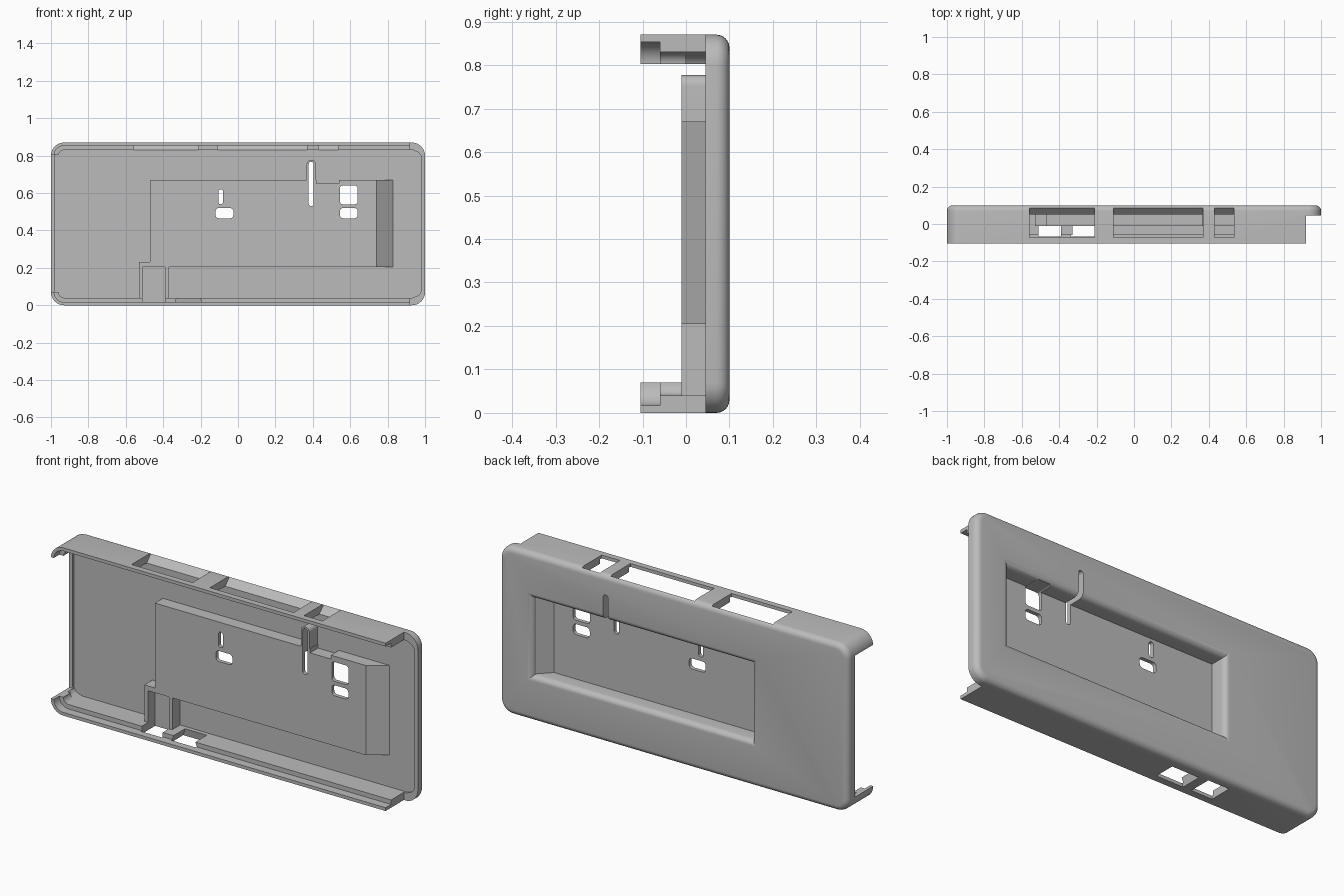
import bpy, bmesh
from math import sin, cos, pi

cube = bpy.data.objects.get("Cube")
if cube:
    bpy.data.objects.remove(cube)

grey = bpy.data.materials.new("light grey plastic")
grey.use_nodes = True
grey.diffuse_color = (0.5, 0.5, 0.5, 1)
grey.node_tree.nodes["Principled BSDF"].inputs["Base Color"].default_value = (0.5, 0.5, 0.5, 1)


def outline(x0, x1, z0, z1, y, r=0, n=8):
    """Rectangle facing the front, with rounded corners if r is set."""
    if not r:
        return [(x0, y, z0), (x1, y, z0), (x1, y, z1), (x0, y, z1)]
    centres = [(x1 - r, z1 - r), (x0 + r, z1 - r), (x0 + r, z0 + r), (x1 - r, z0 + r)]
    points = []
    for q, (cx, cz) in enumerate(centres):
        for i in range(n + 1):
            a = (q + i / n) * pi / 2
            points.append((cx + r * cos(a), y, cz + r * sin(a)))
    return points


def loft(name, rings):
    """Solid skinned through a list of matching rings."""
    bm = bmesh.new()
    loops = [[bm.verts.new(p) for p in ring] for ring in rings]
    n = len(loops[0])
    for a, b in zip(loops, loops[1:]):
        for i in range(n):
            j = (i + 1) % n
            bm.faces.new((a[i], a[j], b[j], b[i]))
    bm.faces.new(loops[0])
    bm.faces.new(loops[-1])
    bmesh.ops.recalc_face_normals(bm, faces=bm.faces)
    mesh = bpy.data.meshes.new(name)
    bm.to_mesh(mesh)
    bm.free()
    mesh.materials.append(grey)
    obj = bpy.data.objects.new(name, mesh)
    bpy.context.collection.objects.link(obj)
    return obj


def block(x0, x1, z0, z1, y0, y1, r=0):
    return loft("block", [outline(x0, x1, z0, z1, y, r) for y in (y0, y1)])


def combine(tool, operation):
    """Merge a tool solid into the housing, then discard it."""
    mod = housing.modifiers.new("combine", "BOOLEAN")
    mod.operation, mod.solver, mod.object = operation, "EXACT", tool
    bpy.context.view_layer.objects.active = housing
    bpy.ops.object.modifier_apply(modifier=mod.name)
    bpy.data.objects.remove(tool)


def add(*args):
    combine(block(*args), "UNION")


def cut(*args):
    combine(block(*args), "DIFFERENCE")


# Outer body with a softened back edge
H, R, EDGE = 0.87, 0.07, 0.03
rings = [outline(-1, 1, 0, H, -0.105, R)]
for i in range(7):
    a = i / 6 * pi / 2
    d = EDGE * (1 - cos(a))
    rings.append(outline(-1 + d, 1 - d, d, H - d, 0.1 - EDGE + EDGE * sin(a), R - d))
housing = loft("wall_housing", rings)

# Hollow interior, with a thin front lip
cut(-0.96, 0.96, 0.04, H - 0.04, -0.2, 0.055, 0.03)
cut(-0.983, 0.983, 0.017, H - 0.017, -0.2, -0.06, 0.053)
cut(-0.98, 0.98, 0.045, H - 0.045, 0.0, 0.055, 0.04)

# Open ends: flanges stop short on the left and hook round on the right
cut(0.92, 1.2, -0.1, 1, -0.2, 0.045)
cut(-1.2, -0.9, 0.07, 0.803, -0.2, 0.045)

# Raised tray with one sloping end, slot hump and corner cell
combine(loft("tray", [outline(-0.47, 0.74, 0.205, 0.67, -0.01),
                      outline(-0.47, 0.85, 0.205, 0.67, 0.07)]), "UNION")
cut(0.42, 0.54, 0.65, 0.7, -0.05, 0.055)
add(0.367, 0.417, 0.5, 0.777, -0.01, 0.07, 0.024)
add(-0.53, -0.37, 0.03, 0.23, -0.01, 0.07)

# Recess in the back, with a rounded lip
rings = [outline(-0.445, 0.75, 0.235, 0.635, 0.01), outline(-0.445, 0.81, 0.235, 0.635, 0.07)]
for i in range(1, 7):
    a = i / 6 * pi / 2
    d = EDGE * (1 - cos(a))
    rings.append(outline(-0.445 - d, 0.81 + d, 0.235 - d, 0.635 + d, 0.07 + EDGE * sin(a)))
rings.append(outline(-0.475, 0.84, 0.205, 0.665, 0.15))
combine(loft("recess", rings), "DIFFERENCE")

# Cell channel running out through the bottom flange
cut(-0.51, -0.39, -0.1, 0.205, -0.068, 0.05)

# Mounting and cable holes through the tray
for x0, x1, z0, z1, r in [(0.378, 0.405, 0.53, 0.767, 0.013), (0.545, 0.64, 0.54, 0.64, 0.015),
                          (0.545, 0.64, 0.465, 0.52, 0.018), (-0.12, -0.025, 0.465, 0.52, 0.018),
                          (-0.105, -0.08, 0.54, 0.62, 0.012)]:
    cut(x0, x1, z0, z1, -0.1, 0.2, r)

# Vents in the top flange, sloping at the back
for x0, x1 in [(-0.56, -0.21), (-0.11, 0.37), (0.43, 0.535)]:
    profile = [(-0.073, 0.81), (0.052, 0.81), (0.052, 0.83), (0.091, H), (0.091, 0.95), (-0.073, 0.95)]
    combine(loft("vent", [[(x, y, z) for y, z in profile] for x in (x0, x1)]), "DIFFERENCE")

# Flared vent in the bottom flange
flare = [(-0.35, -0.18, 0.045, -0.02), (-0.32, -0.21, 0.03, 0.06)]
combine(loft("bottom_vent", [[(x0, -0.068, z), (x1, -0.068, z), (x1, y, z), (x0, y, z)]
                             for x0, x1, y, z in flare]), "DIFFERENCE")

# Smooth the rounded edges, keep the corners crisp
bpy.ops.object.select_all(action="DESELECT")
housing.select_set(True)
bpy.context.view_layer.objects.active = housing
bpy.ops.object.shade_smooth_by_angle(angle=pi / 6)
